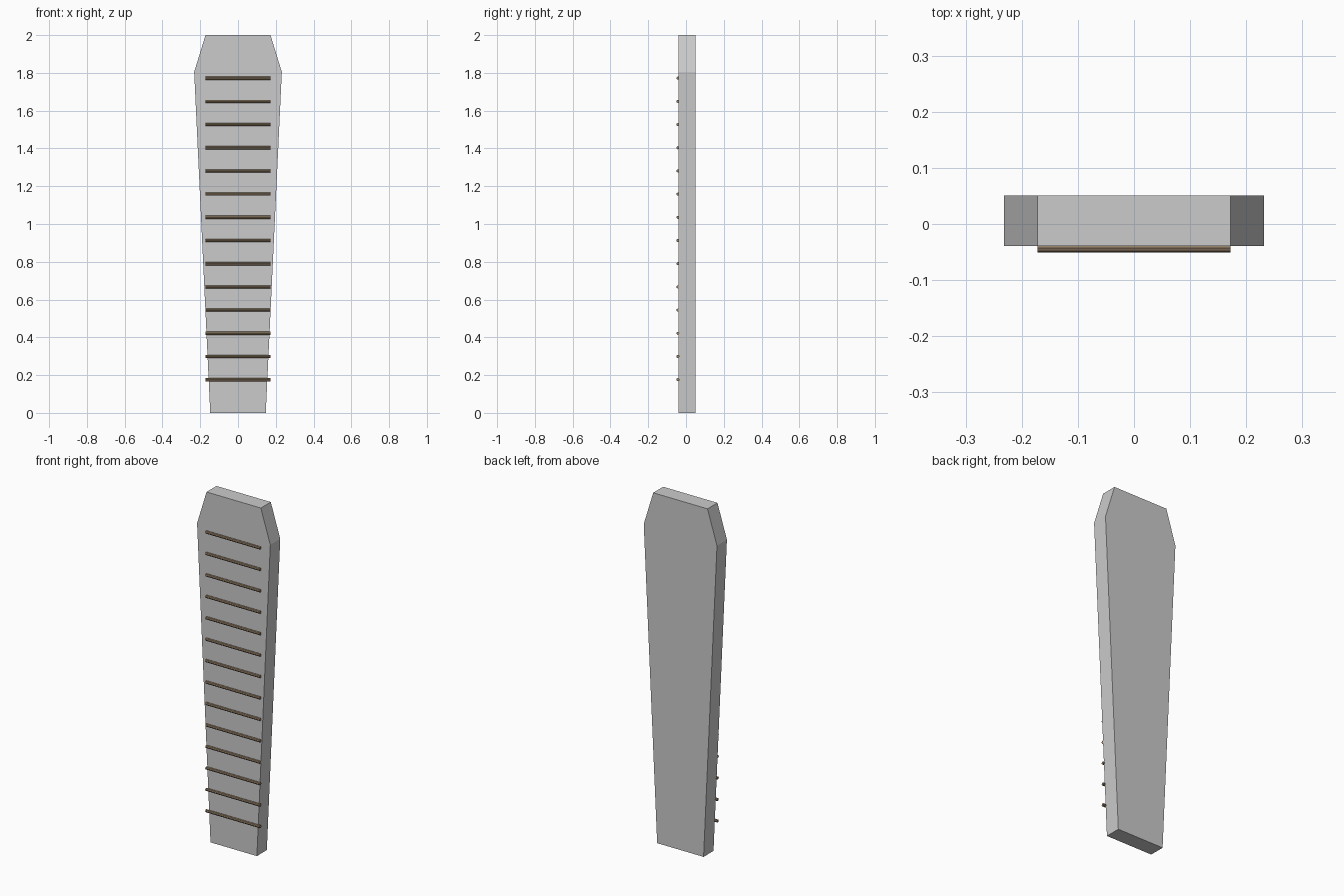
import bpy, bmesh, math

if "Cube" in bpy.data.objects:
    bpy.data.objects.remove(bpy.data.objects["Cube"])

# Tapered board: half profile mirrored, extruded through its thickness
half = [(0.147, 0.0), (0.232, 1.805), (0.172, 2.0)]
outline = half + [(-x, z) for x, z in reversed(half)]
bm = bmesh.new()
face = bm.faces.new([bm.verts.new((x, -0.039, z)) for x, z in outline])
ext = bmesh.ops.extrude_face_region(bm, geom=[face])
verts = [v for v in ext["geom"] if isinstance(v, bmesh.types.BMVert)]
bmesh.ops.translate(bm, verts=verts, vec=(0, 0.09, 0))
bmesh.ops.recalc_face_normals(bm, faces=bm.faces)
mesh = bpy.data.meshes.new("board")
bm.to_mesh(mesh)
bm.free()
bpy.context.collection.objects.link(bpy.data.objects.new("board", mesh))

# Brown rungs, evenly spaced up the front and half sunk into the board
brown = bpy.data.materials.new("rung_brown")
brown.diffuse_color = (0.29, 0.21, 0.13, 1)
brown.use_nodes = True
brown.node_tree.nodes["Principled BSDF"].inputs["Base Color"].default_value = brown.diffuse_color
COUNT, LOW, HIGH = 14, 0.176, 1.772
for i in range(COUNT):
    z = LOW + (HIGH - LOW) * i / (COUNT - 1)
    bpy.ops.mesh.primitive_cylinder_add(
        vertices=8, radius=0.0085, depth=0.344,
        location=(0, -0.0425, z), rotation=(0, math.pi / 2, 0))
    rung = bpy.context.object
    rung.name = f"rung_{i + 1}"
    rung.data.materials.append(brown)
